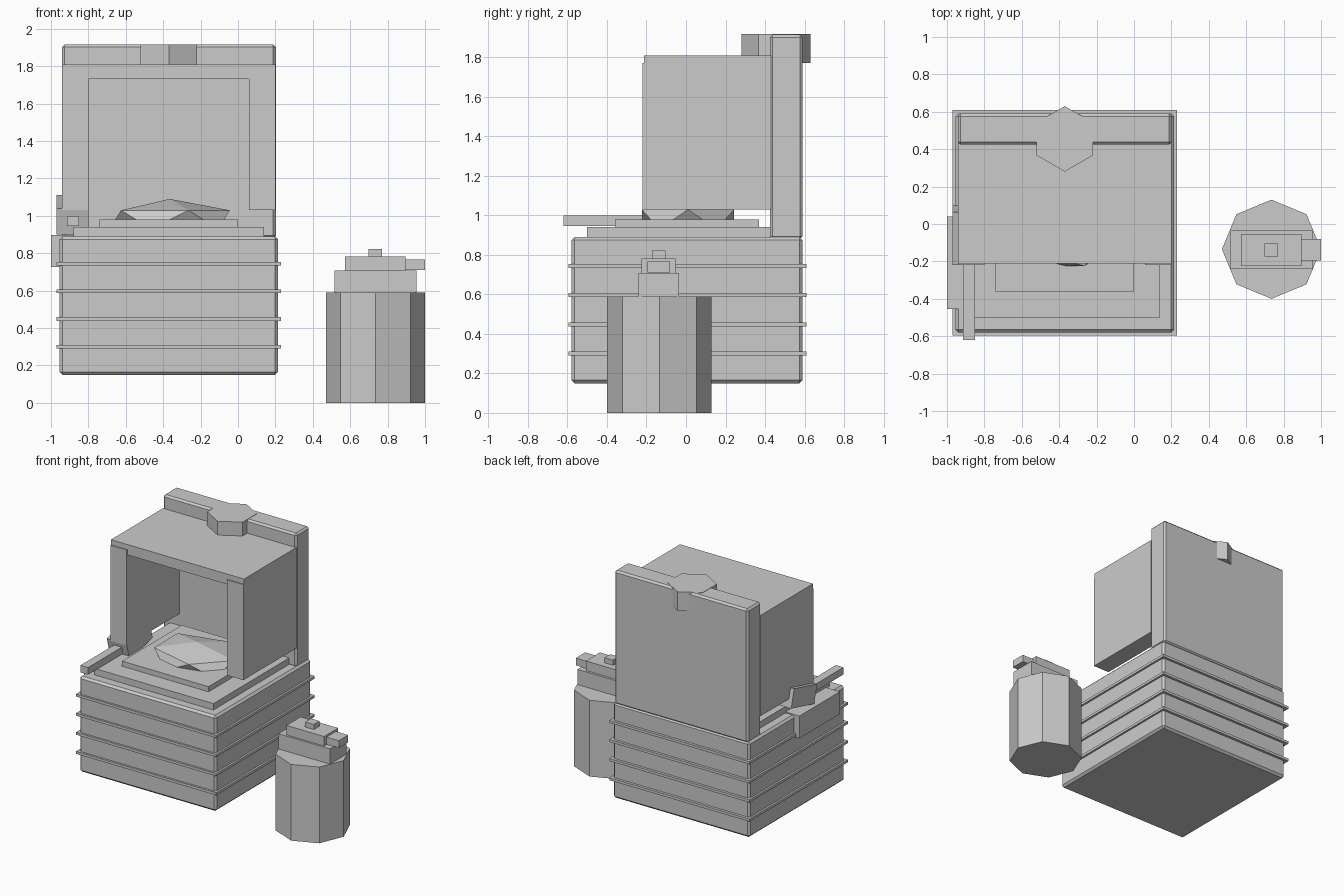
import bpy, math
from mathutils import Matrix

if "Cube" in bpy.data.objects:
    bpy.data.objects.remove(bpy.data.objects["Cube"])

grey = bpy.data.materials.new("plain_grey")
grey.diffuse_color = (0.6, 0.6, 0.6, 1)
grey.use_nodes = True
grey.node_tree.nodes["Principled BSDF"].inputs["Base Color"].default_value = grey.diffuse_color


def finish(name):
    ob = bpy.context.object
    ob.name = name
    ob.data.materials.append(grey)
    return ob


def box(name, x, y, z, bevel=0, tilt=0):
    """Box from (min, max) ranges, optionally chamfered and tilted about x."""
    bpy.ops.mesh.primitive_cube_add(size=1)
    ob = finish(name)
    ob.data.transform(Matrix.Diagonal((x[1] - x[0], y[1] - y[0], z[1] - z[0], 1)))
    ob.location = [(r[0] + r[1]) / 2 for r in (x, y, z)]
    ob.rotation_euler.x = tilt
    if bevel:
        mod = ob.modifiers.new("chamfer", 'BEVEL')
        mod.width = bevel
        mod.segments = 1
    return ob


def prism(name, sides, radius, centre, z, turn=0):
    bpy.ops.mesh.primitive_cylinder_add(
        vertices=sides, radius=radius, depth=z[1] - z[0],
        location=(*centre, (z[0] + z[1]) / 2), rotation=(0, 0, turn))
    return finish(name)


# Ribbed base
box("base", (-0.955, 0.215), (-0.58, 0.59), (0.15, 0.89), 0.016)
for i in range(4):
    zc = 0.3 + 0.148 * i
    box(f"base_rib_{i + 1}", (-0.97, 0.23), (-0.595, 0.61), (zc - 0.01, zc + 0.01))

# Stepped bed with a faceted lump on top
box("bed_lower", (-0.88, 0.14), (-0.5, 0.425), (0.88, 0.94))
box("bed_upper", (-0.74, 0.0), (-0.36, 0.37), (0.93, 0.98))
bpy.ops.mesh.primitive_ico_sphere_add(subdivisions=1, radius=1, location=(-0.365, 0.01, 0.98))
lump = finish("faceted_lump")
lump.data.transform(Matrix.Diagonal((0.36, 0.275, 0.11, 1)))

# Hood: two side walls, roof and chamfered back panel
for side, x in (("left", (-0.94, -0.8)), ("right", (0.06, 0.2))):
    box(f"hood_wall_{side}", x, (-0.22, 0.43), (1.03, 1.77))
box("hood_roof", (-0.94, 0.2), (-0.212, 0.43), (1.73, 1.81))
box("back_panel", (-0.942, 0.202), (0.425, 0.59), (0.88, 1.915), 0.014)
prism("hex_cap", 6, 0.175, (-0.37, 0.455), (1.77, 1.917))

# Side lever with its tilted pivot and bracket
box("lever_bracket", (-1.0, -0.88), (-0.455, 0.04), (0.725, 0.898))
box("lever_pivot", (-0.97, -0.8), (-0.205, 0.085), (0.932, 1.077), tilt=math.radians(14))
box("lever", (-0.915, -0.85), (-0.62, -0.12), (0.945, 1.0))

# Octagonal bottle with stacked pump top
prism("bottle", 8, 0.265, (0.735, -0.135), (0, 0.59))
box("bottle_collar", (0.515, 0.955), (-0.24, -0.035), (0.58, 0.708))
box("pump_head", (0.573, 0.895), (-0.225, -0.053), (0.7, 0.782))
box("pump_button", (0.697, 0.77), (-0.173, -0.103), (0.775, 0.822))
box("pump_nozzle", (0.89, 1.0), (-0.195, -0.08), (0.71, 0.766))
